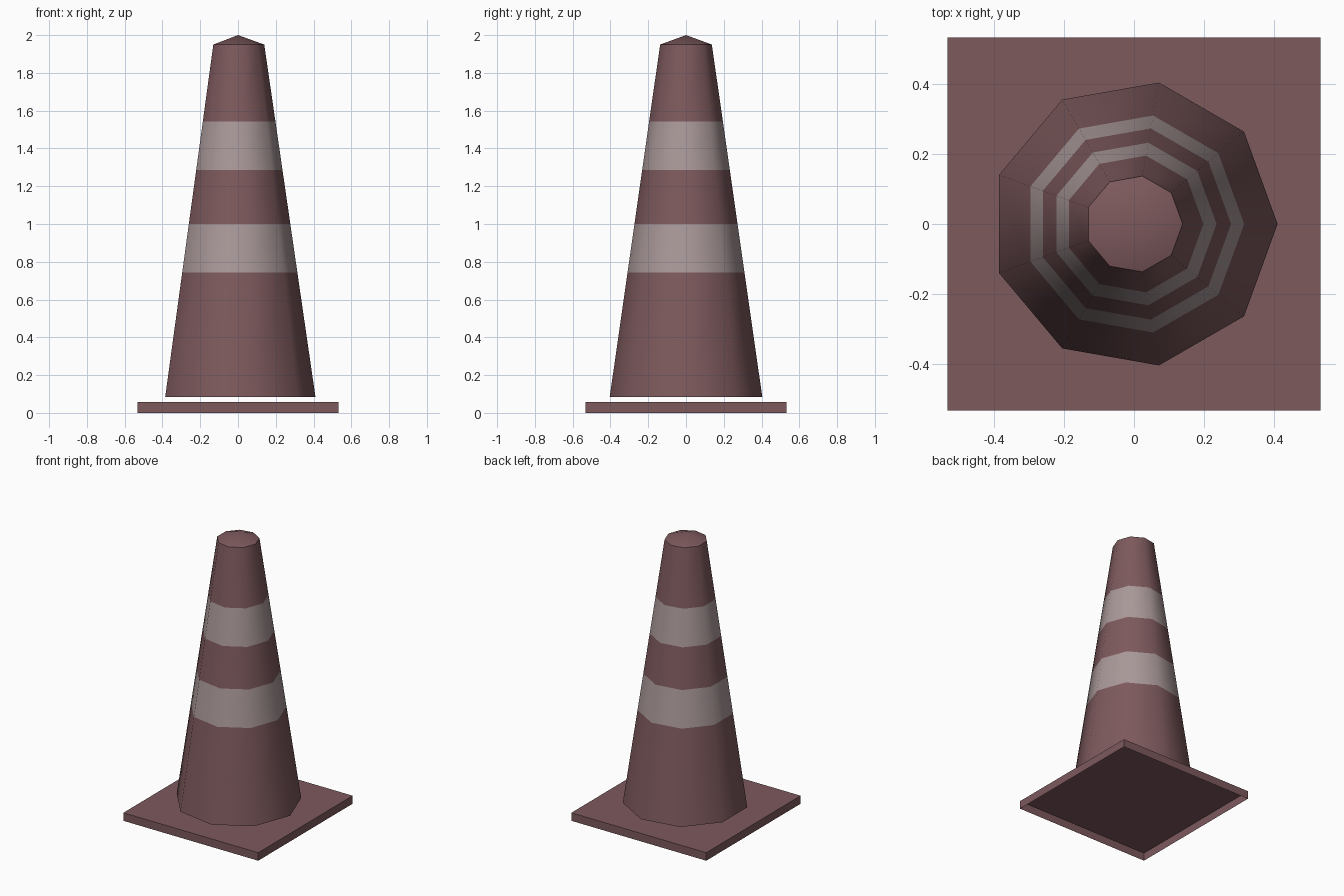
import bpy, bmesh, math

if "Cube" in bpy.data.objects:
    bpy.data.objects.remove(bpy.data.objects["Cube"])


def material(name, rgb):
    m = bpy.data.materials.new(name)
    m.diffuse_color = (*rgb, 1)
    m.use_nodes = True
    m.node_tree.nodes["Principled BSDF"].inputs["Base Color"].default_value = m.diffuse_color
    return m


body_red = material("dusty red", (0.205, 0.100, 0.108))
band_grey = material("pale band", (0.400, 0.315, 0.318))


def make_object(name, bm, mats):
    mesh = bpy.data.meshes.new(name)
    bm.to_mesh(mesh)
    bm.free()
    ob = bpy.data.objects.new(name, mesh)
    bpy.context.collection.objects.link(ob)
    for m in mats:
        mesh.materials.append(m)
    return ob


# Square base: a shallow tray, open underneath
HALF, THICK = 0.532, 0.057
bm = bmesh.new()
bmesh.ops.create_cube(bm, size=1)
for v in bm.verts:
    v.co.x *= 2 * HALF
    v.co.y *= 2 * HALF
    v.co.z = (v.co.z + 0.5) * THICK
bm.normal_update()
bmesh.ops.delete(bm, geom=[f for f in bm.faces if f.normal.z < -0.5], context='FACES_ONLY')
make_object("base", bm, [body_red])

# Nine-sided hollow cone, with rings at the band edges and a low pointed cap
SIDES, Z0, Z1, R0, R1 = 9, 0.085, 1.95, 0.41, 0.139
heights = [Z0, 0.742, 1.0, 1.285, 1.543, Z1]
bm = bmesh.new()
rings = []
for z in heights:
    r = R0 + (R1 - R0) * (z - Z0) / (Z1 - Z0)
    rings.append([bm.verts.new((r * math.cos(math.tau * i / SIDES),
                                r * math.sin(math.tau * i / SIDES), z))
                  for i in range(SIDES)])
for level, (low, high) in enumerate(zip(rings, rings[1:])):
    for i in range(SIDES):
        j = (i + 1) % SIDES
        f = bm.faces.new((low[i], low[j], high[j], high[i]))
        f.material_index = level % 2  # every second level is a band
tip = bm.verts.new((0, 0, 2))
for i in range(SIDES):
    bm.faces.new((rings[-1][i], rings[-1][(i + 1) % SIDES], tip))
cone = make_object("cone", bm, [body_red, band_grey])

# Smooth sides and cap, sharp rim between them
bpy.context.view_layer.objects.active = cone
cone.select_set(True)
bpy.ops.object.shade_smooth_by_angle(angle=math.radians(45))
